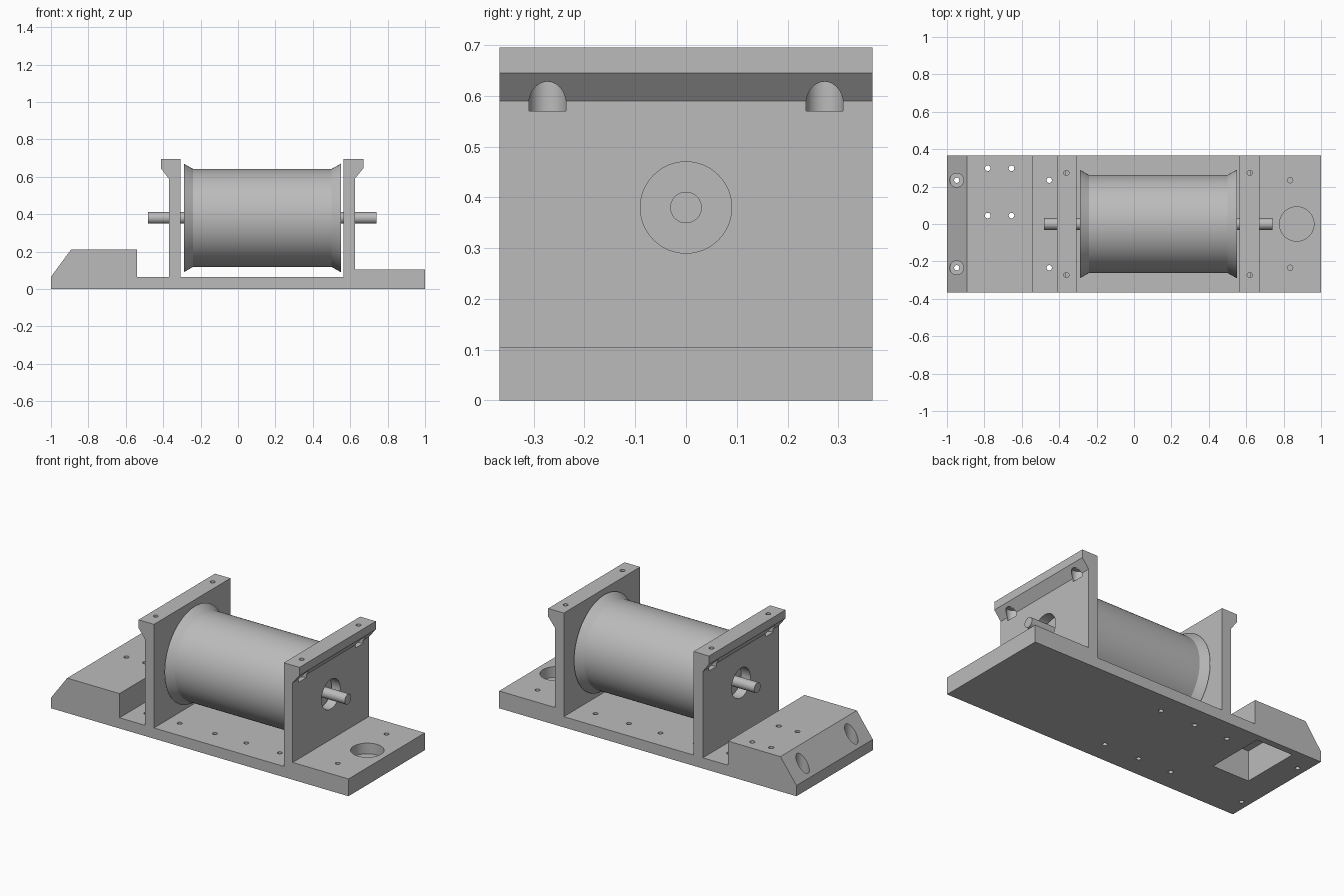
import bpy, bmesh, math
from mathutils import Matrix, Vector

cube = bpy.data.objects.get("Cube")
if cube:
    bpy.data.objects.remove(cube)

grey = bpy.data.materials.new("plain_grey")
grey.use_nodes = True
colour = (0.5, 0.5, 0.5, 1)
grey.diffuse_color = colour
grey.node_tree.nodes["Principled BSDF"].inputs["Base Color"].default_value = colour

HALF_DEPTH = 0.367
AXLE_Z = 0.38


def make_object(name, bm):
    bmesh.ops.recalc_face_normals(bm, faces=bm.faces)
    mesh = bpy.data.meshes.new(name)
    bm.to_mesh(mesh)
    bm.free()
    mesh.materials.append(grey)
    obj = bpy.data.objects.new(name, mesh)
    bpy.context.collection.objects.link(obj)
    return obj


def cylinder(name, start, end, radius, sides=64):
    start, end = Vector(start), Vector(end)
    axis = end - start
    turn = Vector((0, 0, 1)).rotation_difference(axis).to_matrix().to_4x4()
    bm = bmesh.new()
    bmesh.ops.create_cone(bm, cap_ends=True, segments=sides, radius1=radius, radius2=radius,
                          depth=axis.length,
                          matrix=Matrix.Translation((start + end) / 2) @ turn)
    return make_object(name, bm)


def box(name, low, high):
    low, high = Vector(low), Vector(high)
    bm = bmesh.new()
    bmesh.ops.create_cube(bm, size=1, matrix=Matrix.Translation((low + high) / 2)
                          @ Matrix.Diagonal((*(high - low), 1)))
    return make_object(name, bm)


def cut(target, cutter):
    cutter.hide_render = True
    mod = target.modifiers.new("cut", "BOOLEAN")
    mod.operation = "DIFFERENCE"
    mod.solver = "EXACT"
    mod.object = cutter
    bpy.context.view_layer.objects.active = target
    bpy.ops.object.modifier_apply(modifier=mod.name)
    bpy.data.objects.remove(cutter)


def drill(target, x, y, low, high, radius, sides=24):
    cut(target, cylinder("cutter", (x, y, low), (x, y, high), radius, sides))


def smooth(obj):
    bpy.ops.object.select_all(action="DESELECT")
    obj.select_set(True)
    bpy.context.view_layer.objects.active = obj
    bpy.ops.object.shade_smooth_by_angle(angle=math.radians(25))


# Frame: base, wedge block and two lipped uprights from one side profile
profile = [(-1, 0), (1, 0), (1, .105), (.625, .105), (.625, .59), (.67, .645), (.67, .695),
           (.565, .695), (.565, .065), (-.308, .065), (-.308, .695), (-.412, .695),
           (-.412, .645), (-.37, .59), (-.37, .065), (-.54, .065), (-.54, .212),
           (-.892, .212), (-1, .065)]
bm = bmesh.new()
side = bm.faces.new([bm.verts.new((x, -HALF_DEPTH, z)) for x, z in profile])
swept = bmesh.ops.extrude_face_region(bm, geom=[side])["geom"]
bmesh.ops.translate(bm, vec=(0, 2 * HALF_DEPTH, 0),
                    verts=[v for v in swept if isinstance(v, bmesh.types.BMVert)])
frame = make_object("frame", bm)

# Axle openings in both uprights
for x in (-.34, .595):
    cut(frame, cylinder("cutter", (x - .06, 0, AXLE_Z), (x + .06, 0, AXLE_Z), .09))

# Hollow under the wedge block and its four top holes
cut(frame, box("cutter", (-.834, -.04, -.1), (-.587, .326, .185)))
for x in (-.782, -.655):
    for y in (.045, .298):
        drill(frame, x, y, .15, .3, .015)

# Round recess in the end plate
drill(frame, .87, 0, .04, .2, .092, 64)

for s in (-1, 1):
    # Through holes along the floor
    for x in (-.453, -.228, .008):
        drill(frame, x, s * .234, -.1, .2, .014)
    # Blind holes in the floor and the end plate
    for x, floor in ((.22, .02), (.445, .02), (.835, .06)):
        drill(frame, x, s * .234, floor, .2, .014)
    # Counterbored holes in the slope
    drill(frame, -.948, s * .234, .06, .3, .037, 48)
    drill(frame, -.948, s * .234, -.1, .1, .014)
    # Screw holes and head pockets in the upright lips
    for x in (-.362, .619):
        drill(frame, x, s * .273, .57, .64, .037, 48)
        drill(frame, x, s * .273, .6, .8, .014)
smooth(frame)

# Spool drum with flared rims, spun around the axle line
drum = [(-.29, 0), (-.29, .29), (-.24, .262), (.5, .262), (.55, .29), (.55, 0)]
bm = bmesh.new()
points = [bm.verts.new((x, 0, AXLE_Z + r)) for x, r in drum]
edges = [bm.edges.new(pair) for pair in zip(points, points[1:])]
bmesh.ops.spin(bm, geom=points + edges, cent=(0, 0, AXLE_Z), axis=(1, 0, 0),
               angle=math.tau, steps=96)
bmesh.ops.remove_doubles(bm, verts=bm.verts, dist=1e-4)
spool = make_object("spool", bm)
smooth(spool)

# Axle
axle = cylinder("axle", (-.48, 0, AXLE_Z), (.74, 0, AXLE_Z), .031, 48)
smooth(axle)
